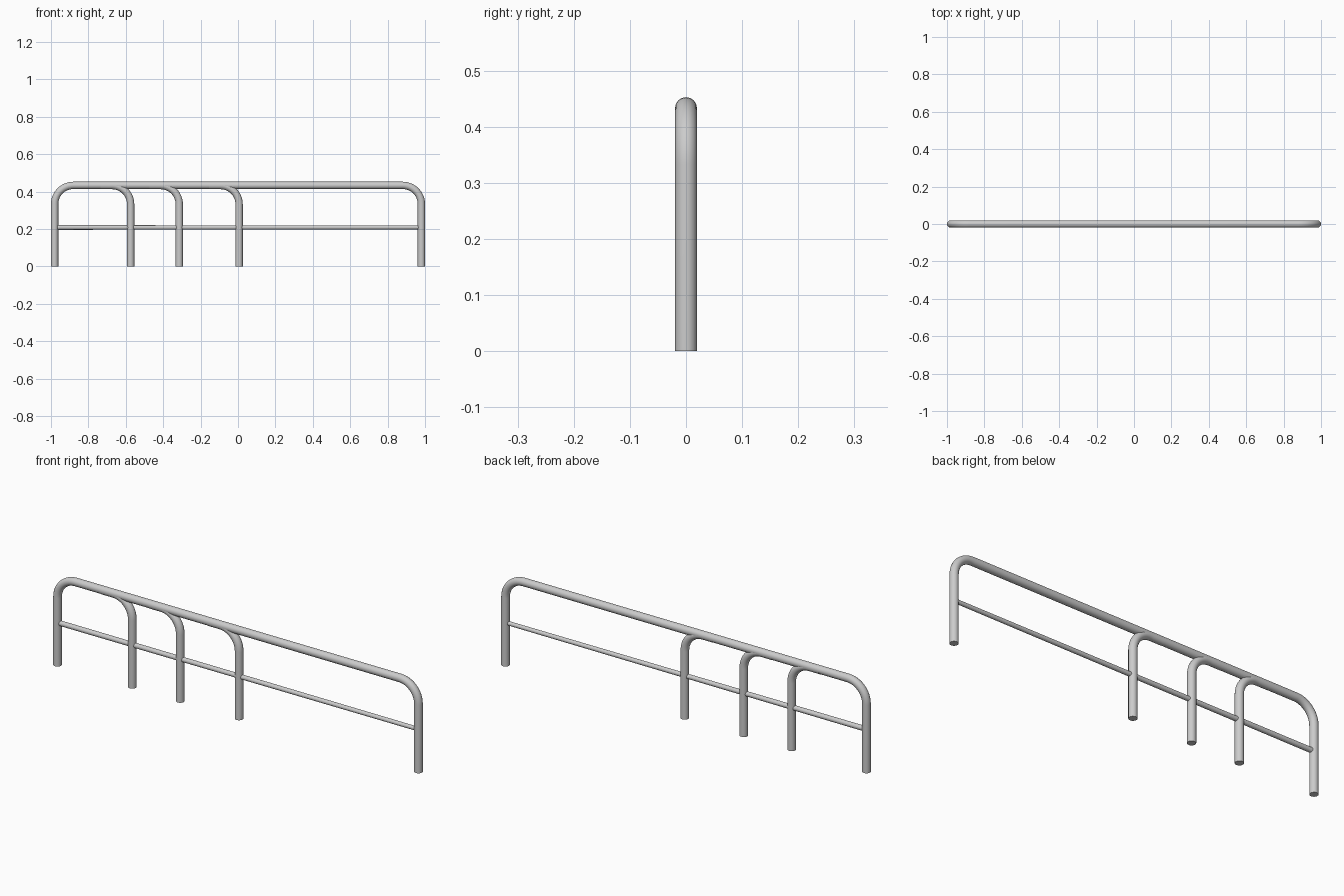
import bpy
from math import sin, cos, pi

if "Cube" in bpy.data.objects:
    bpy.data.objects.remove(bpy.data.objects["Cube"])

R = 0.0195       # main tube radius
BEND = 0.1       # bend radius at the tube centre
TOP = 0.433      # height of the top rail centre


def tube(name, points, radius, end_scale=1.0):
    """Round capped tube swept along points, converted to a smooth mesh."""
    cu = bpy.data.curves.new(name, 'CURVE')
    cu.dimensions = '3D'
    cu.bevel_depth = radius
    cu.bevel_resolution = 6
    cu.use_fill_caps = True
    sp = cu.splines.new('POLY')
    sp.points.add(len(points) - 1)
    for p, co in zip(sp.points, points):
        p.co = (*co, 1)
    sp.points[-1].radius = end_scale
    ob = bpy.data.objects.new(name, cu)
    bpy.context.collection.objects.link(ob)
    bpy.ops.object.select_all(action='DESELECT')
    ob.select_set(True)
    bpy.context.view_layer.objects.active = ob
    bpy.ops.object.convert(target='MESH')
    bpy.ops.object.shade_smooth_by_angle()
    return bpy.context.object


def bent_leg(x, side, n=12):
    """Path from the floor up, bending inwards (away from side) to the top."""
    pts = [(x, 0, 0)]
    for i in range(n + 1):
        a = i / n * pi / 2
        pts.append((x - side * BEND * (1 - cos(a)), 0, TOP - BEND + BEND * sin(a)))
    return pts


# Outer hoop: both end legs and the top rail in one bent tube
tube("outer_hoop", bent_leg(-0.9805, -1) + bent_leg(0.9805, 1)[::-1], R)

# Inner posts bending left into the top rail
for i, x in enumerate((-0.574, -0.314, 0.006)):
    path = bent_leg(x, 1)
    path = [(px, py, pz - (0.001 if pz > 0 else 0)) for px, py, pz in path]
    path.append((x - 0.16, 0, TOP - 0.001))
    tube(f"inner_post_{i + 1}", path, R)

# Thin lower rail, slightly slimmer towards the right
tube("lower_rail", [(-0.975, 0, 0.208), (0.975, 0, 0.208)], 0.0125, 0.8)
